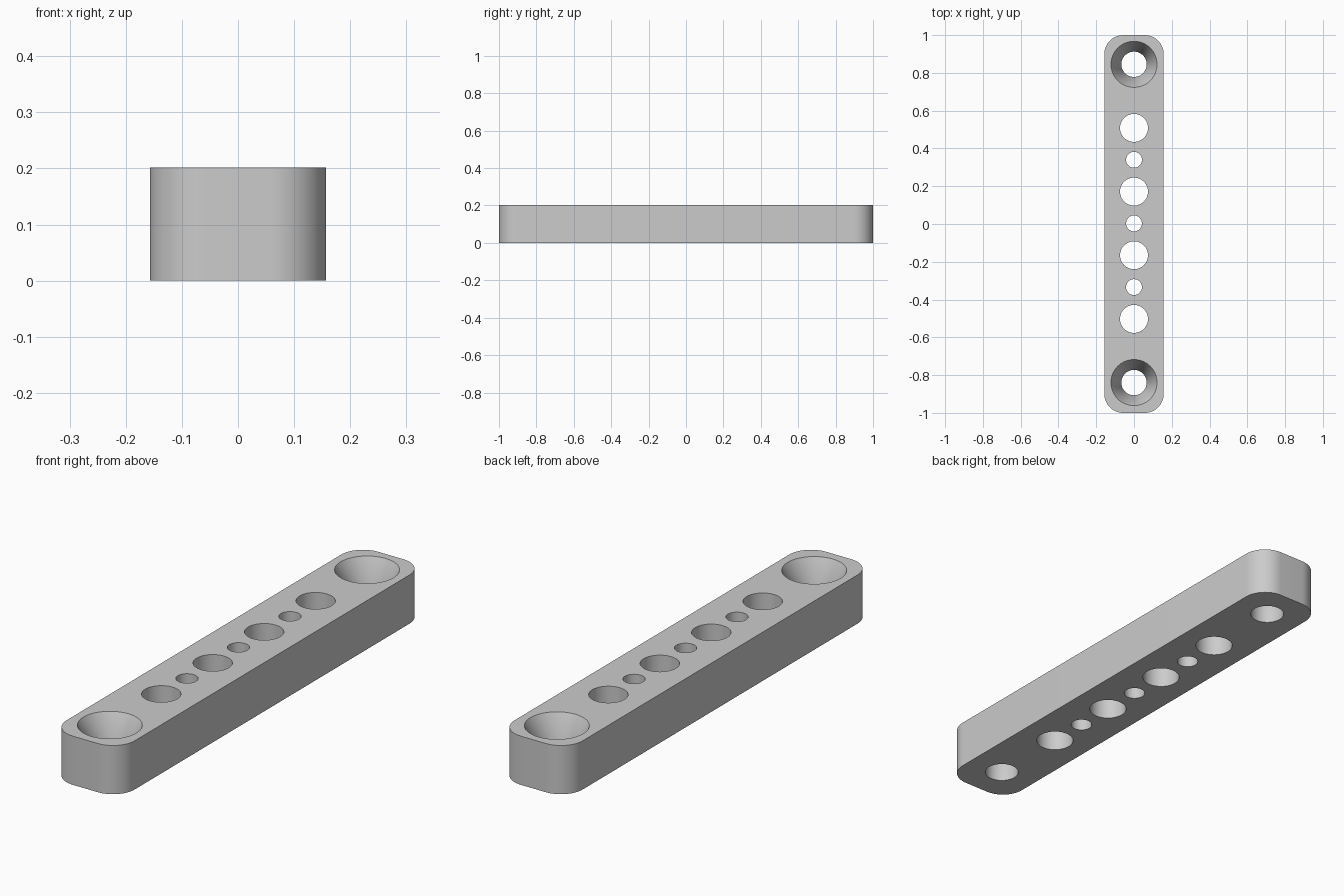
import bpy
import bmesh
from math import cos, sin, pi, radians
from mathutils import Vector

cube = bpy.data.objects.get("Cube")
if cube:
    bpy.data.objects.remove(cube, do_unlink=True)

HALF_W, HALF_L, HEIGHT, CORNER = 0.157, 1.0, 0.202, 0.1
PITCH, MIDDLE = 0.1685, 0.003
SINK_DEPTH = 0.11

grey = bpy.data.materials.new("light grey")
grey.use_nodes = True
colour = (0.6, 0.6, 0.6, 1)
grey.diffuse_color = colour
grey.node_tree.nodes["Principled BSDF"].inputs["Base Color"].default_value = colour

bm = bmesh.new()
top_edges, bottom_edges = [], []


def circle(y, radius, sides=64):
    return [(radius * cos(2 * pi * i / sides), y + radius * sin(2 * pi * i / sides))
            for i in range(sides)]


def rounded_outline(steps=16):
    points = []
    for corner, (sx, sy) in enumerate(((1, 1), (-1, 1), (-1, -1), (1, -1))):
        for i in range(steps + 1):
            a = (corner + i / steps) * pi / 2
            points.append((sx * (HALF_W - CORNER) + CORNER * cos(a),
                           sy * (HALF_L - CORNER) + CORNER * sin(a)))
    return points


def wall(sections):
    """Skin a stack of (outline, height) rings, from bottom to top."""
    rings = [[bm.verts.new((x, y, z)) for x, y in pts] for pts, z in sections]
    n = len(rings[0])
    for low, high in zip(rings, rings[1:]):
        for i in range(n):
            j = (i + 1) % n
            bm.faces.new((low[i], low[j], high[j], high[i]))
    for ring, edges in ((rings[0], bottom_edges), (rings[-1], top_edges)):
        edges.extend(bm.edges.get((ring[i], ring[(i + 1) % n])) for i in range(n))


# Outer side wall
outline = rounded_outline()
wall([(outline, 0), (outline, HEIGHT)])

# Alternating large and small through holes
for k in range(-3, 4):
    hole = circle(MIDDLE + k * PITCH, 0.074 if k % 2 else 0.042)
    wall([(hole, 0), (hole, HEIGHT)])

# Countersunk screw holes at both ends
for k in (-5, 5):
    y = MIDDLE + k * PITCH
    bore = circle(y, 0.067)
    wall([(bore, 0), (bore, HEIGHT - SINK_DEPTH), (circle(y, 0.122), HEIGHT)])

# Flat top and bottom around the holes
for edges, up in ((top_edges, 1), (bottom_edges, -1)):
    bmesh.ops.triangle_fill(bm, edges=edges, use_beauty=True, normal=Vector((0, 0, up)))
bmesh.ops.recalc_face_normals(bm, faces=bm.faces)

mesh = bpy.data.meshes.new("perforated_bar")
bm.to_mesh(mesh)
bm.free()
mesh.materials.append(grey)
bar = bpy.data.objects.new("perforated_bar", mesh)
bpy.context.collection.objects.link(bar)

bpy.ops.object.select_all(action="DESELECT")
bar.select_set(True)
bpy.context.view_layer.objects.active = bar
bpy.ops.object.shade_smooth_by_angle(angle=radians(30))
